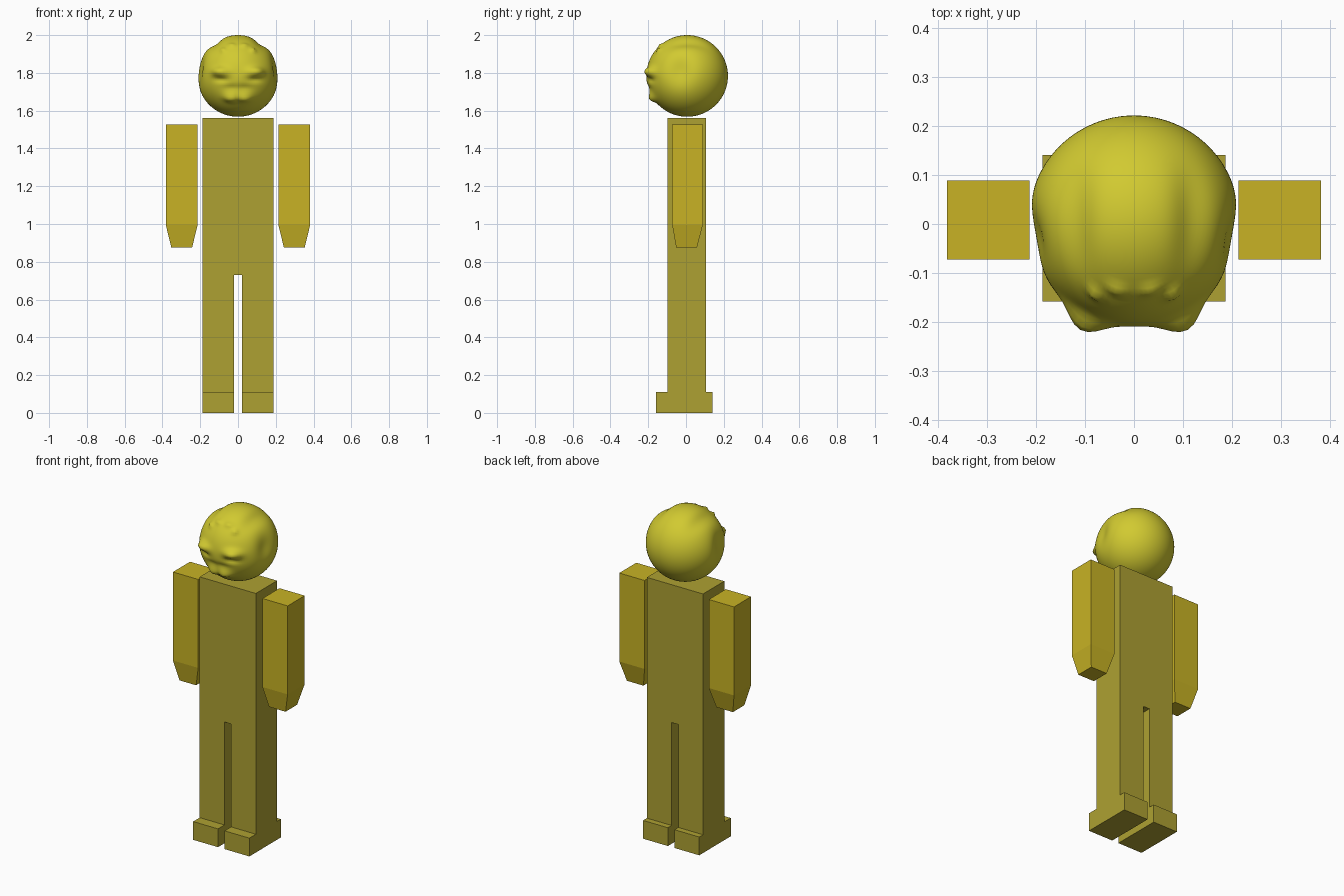
import bpy, bmesh, math
from mathutils import Vector

if "Cube" in bpy.data.objects:
    bpy.data.objects.remove(bpy.data.objects["Cube"])


def material(name, rgb):
    m = bpy.data.materials.new(name)
    m.diffuse_color = (*rgb, 1.0)
    m.use_nodes = True
    m.node_tree.nodes["Principled BSDF"].inputs["Base Color"].default_value = m.diffuse_color
    return m


HEAD = material("bright_yellow", (0.64, 0.59, 0.03))
ARM = material("golden_yellow", (0.58, 0.45, 0.018))
BODY = material("olive_yellow", (0.42, 0.355, 0.032))


def finish(bm, name, mat):
    bmesh.ops.recalc_face_normals(bm, faces=bm.faces)
    me = bpy.data.meshes.new(name)
    bm.to_mesh(me)
    bm.free()
    me.materials.append(mat)
    ob = bpy.data.objects.new(name, me)
    bpy.context.collection.objects.link(ob)
    return ob


def loft(name, rings, mat):
    """Box tower through rings of (x0, x1, y0, y1, z)."""
    bm = bmesh.new()
    loops = [[bm.verts.new(p) for p in ((x0, y0, z), (x1, y0, z), (x1, y1, z), (x0, y1, z))]
             for x0, x1, y0, y1, z in rings]
    for a, b in zip(loops, loops[1:]):
        for i in range(4):
            j = (i + 1) % 4
            bm.faces.new((a[i], a[j], b[j], b[i]))
    bm.faces.new(loops[0])
    bm.faces.new(loops[-1])
    return finish(bm, name, mat)


# Torso and legs: one extruded outline with a slot between the legs
outline = [(-0.187, 0.11), (-0.022, 0.11), (-0.022, 0.73), (0.022, 0.73),
           (0.022, 0.11), (0.187, 0.11), (0.187, 1.56), (-0.187, 1.56)]
bm = bmesh.new()
face = bm.faces.new([bm.verts.new((x, -0.097, z)) for x, z in outline])
new = bmesh.ops.extrude_face_region(bm, geom=[face])["geom"]
bmesh.ops.translate(bm, vec=(0, 0.202, 0), verts=[v for v in new if isinstance(v, bmesh.types.BMVert)])
finish(bm, "torso_and_legs", BODY)

# Feet, and arms with tapered hands
for side, s in (("left", -1), ("right", 1)):
    loft(side + "_foot", [(s * 0.022, s * 0.187, -0.159, 0.141, z) for z in (0, 0.11)], BODY)
    loft(side + "_arm", [(s * 0.243, s * 0.353, -0.052, 0.058, 0.875),
                         (s * 0.214, s * 0.382, -0.073, 0.089, 0.995),
                         (s * 0.214, s * 0.382, -0.073, 0.089, 1.528)], ARM)

# Head: sphere modelled by soft bumps and dents: (centre, spread, amount), mirrored in x
CENTRE = Vector((0, 0.006, 1.784))
FEATURES = [
    ((0.095, -0.195, 1.805), (0.042, 0.06, 0.024), 0.034),   # eyelids
    ((0.09, -0.20, 1.765), (0.035, 0.06, 0.014), -0.012),    # creases under the lids
    ((0.035, -0.18, 1.67), (0.04, 0.06, 0.022), 0.022),      # lips
    ((0.03, -0.20, 1.72), (0.05, 0.06, 0.018), -0.008),      # hollow above the lips
    ((0.205, -0.03, 1.81), (0.06, 0.06, 0.075), -0.022),     # temples
    ((0.08, -0.15, 1.92), (0.014, 0.03, 0.012), 0.013),      # outer brow bumps
    ((0.035, -0.14, 1.945), (0.022, 0.03, 0.01), 0.010),     # inner brow bumps
    ((0.12, 0.0, 1.96), (0.04, 0.12, 0.05), -0.014),         # crown grooves
]
bm = bmesh.new()
bmesh.ops.create_uvsphere(bm, u_segments=96, v_segments=64, radius=0.216)
for v in bm.verts:
    n = v.co.normalized()
    p = v.co + CENTRE
    q = (abs(p.x), p.y, p.z)
    d = sum(amount * math.exp(-sum(((a - b) / c) ** 2 for a, b, c in zip(q, mid, spread)))
            for mid, spread, amount in FEATURES)
    v.co = p + n * d
for f in bm.faces:
    f.smooth = True
finish(bm, "head", HEAD)
